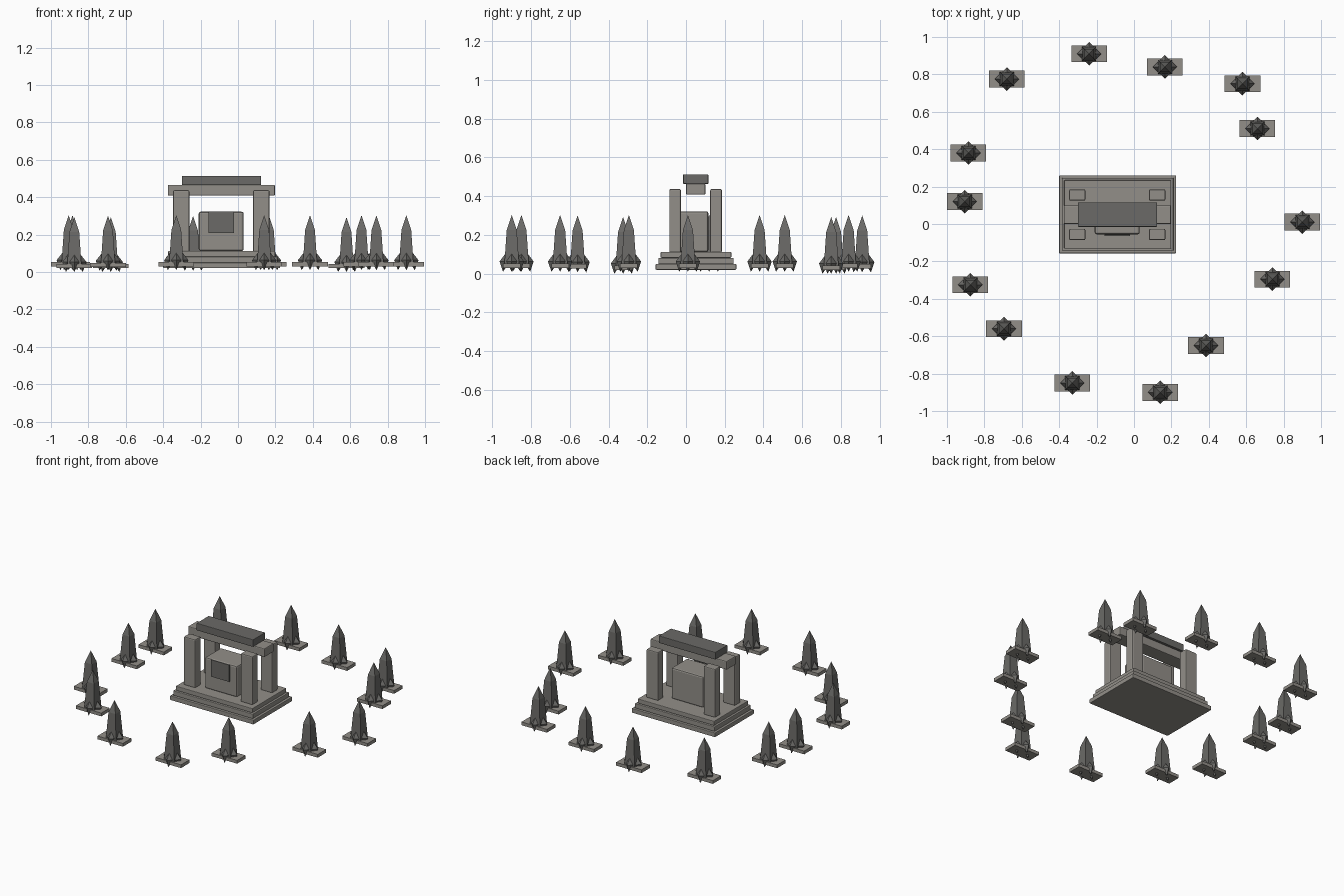
import bpy, bmesh
from mathutils import Vector

if "Cube" in bpy.data.objects:
    bpy.data.objects.remove(bpy.data.objects["Cube"])


def material(name, rgb):
    m = bpy.data.materials.new(name)
    m.diffuse_color = (*rgb, 1)
    m.use_nodes = True
    m.node_tree.nodes["Principled BSDF"].inputs["Base Color"].default_value = m.diffuse_color
    return m


STONE = material("light stone", (0.29, 0.275, 0.25))
DARK = material("dark stone", (0.145, 0.143, 0.135))


def finish(bm, name, mat):
    bmesh.ops.recalc_face_normals(bm, faces=bm.faces)
    me = bpy.data.meshes.new(name)
    bm.to_mesh(me)
    bm.free()
    me.materials.append(mat)
    ob = bpy.data.objects.new(name, me)
    bpy.context.collection.objects.link(ob)
    return ob


def box(name, x0, x1, y0, y1, z0, z1, mat, bevel=0.0):
    bm = bmesh.new()
    bmesh.ops.create_cube(bm, size=1)
    for v in bm.verts:
        v.co = Vector(((x0 + x1) / 2 + v.co.x * (x1 - x0),
                       (y0 + y1) / 2 + v.co.y * (y1 - y0),
                       (z0 + z1) / 2 + v.co.z * (z1 - z0)))
    ob = finish(bm, name, mat)
    if bevel:
        mod = ob.modifiers.new("soft edges", 'BEVEL')
        mod.width = bevel
        mod.segments = 2
    return ob


def skin_rings(bm, bottom, rings, top):
    """Close a stack of four-sided rings with a point at each end."""
    vs = [[bm.verts.new(p) for p in r] for r in rings]
    b, t = bm.verts.new(bottom), bm.verts.new(top)
    for i in range(4):
        j = (i + 1) % 4
        bm.faces.new((b, vs[0][j], vs[0][i]))
        for lo, hi in zip(vs, vs[1:]):
            bm.faces.new((lo[i], lo[j], hi[j], hi[i]))
        bm.faces.new((vs[-1][i], vs[-1][j], t))


# Stepped base
for i, (dx, z0, z1) in enumerate([(0, 0.02, 0.05), (0.014, 0.05, 0.082), (0.026, 0.082, 0.112)]):
    box(f"base_step_{i + 1}", -0.40 + dx, 0.225 - dx, -0.157 + dx, 0.26 - dx, z0, z1, STONE, 0.004)

# Four corner pillars
for x0, x1 in [(-0.347, -0.26), (0.08, 0.168)]:
    for y0, y1 in [(-0.086, -0.026), (0.125, 0.185)]:
        box("pillar", x0, x1, y0, y1, 0.108, 0.437, STONE, 0.007)

# Lintel and capstone
box("lintel", -0.375, 0.198, 0.0, 0.1, 0.408, 0.466, STONE, 0.006)
box("capstone", -0.30, 0.123, -0.015, 0.115, 0.464, 0.513, DARK, 0.003)

# Central altar and its front panel
box("altar", -0.21, 0.03, -0.055, 0.115, 0.112, 0.322, STONE, 0.01)
box("altar_panel", -0.157, -0.022, -0.064, -0.055, 0.208, 0.322, DARK)

# Ring of standing spikes: x, y, height offset
SPIKES = [(-0.68, 0.775, -0.01), (-0.24, 0.91, -0.003), (0.165, 0.84, 0), (0.58, 0.75, -0.01),
          (0.66, 0.51, 0), (-0.885, 0.38, 0), (-0.905, 0.12, 0), (0.90, 0.01, 0),
          (-0.875, -0.325, -0.01), (0.74, -0.295, 0), (-0.695, -0.56, -0.003),
          (0.385, -0.65, 0), (-0.33, -0.85, 0), (0.14, -0.9, 0)]
CORNERS = [(-1, -1), (1, -1), (1, 1), (-1, 1)]
SIDES = [(1, 0), (0, 1), (-1, 0), (0, -1)]

for x, y, dz in SPIKES:
    box("spike_plate", x - 0.095, x + 0.095, y - 0.045, y + 0.045, 0.03 + dz, 0.052 + dz, STONE)
    bm = bmesh.new()
    # Tapered shaft with pointed tip
    rings = [[(a * w, b * w, z) for a, b in CORNERS] for w, z in [(0.038, 0.05), (0.026, 0.225)]]
    skin_rings(bm, (0, 0, 0.045), rings, (0, 0, 0.303))
    # Four small crystals leaning against the foot
    for dx, dy in SIDES:
        ring = [(dx * 0.038 + a * 0.027, dy * 0.036 + b * 0.027, 0.063) for a, b in SIDES]
        skin_rings(bm, (dx * 0.045, dy * 0.045, 0.01), [ring], (dx * 0.024, dy * 0.024, 0.115))
    ob = finish(bm, "spike", DARK)
    ob.location = (x, y, dz)
